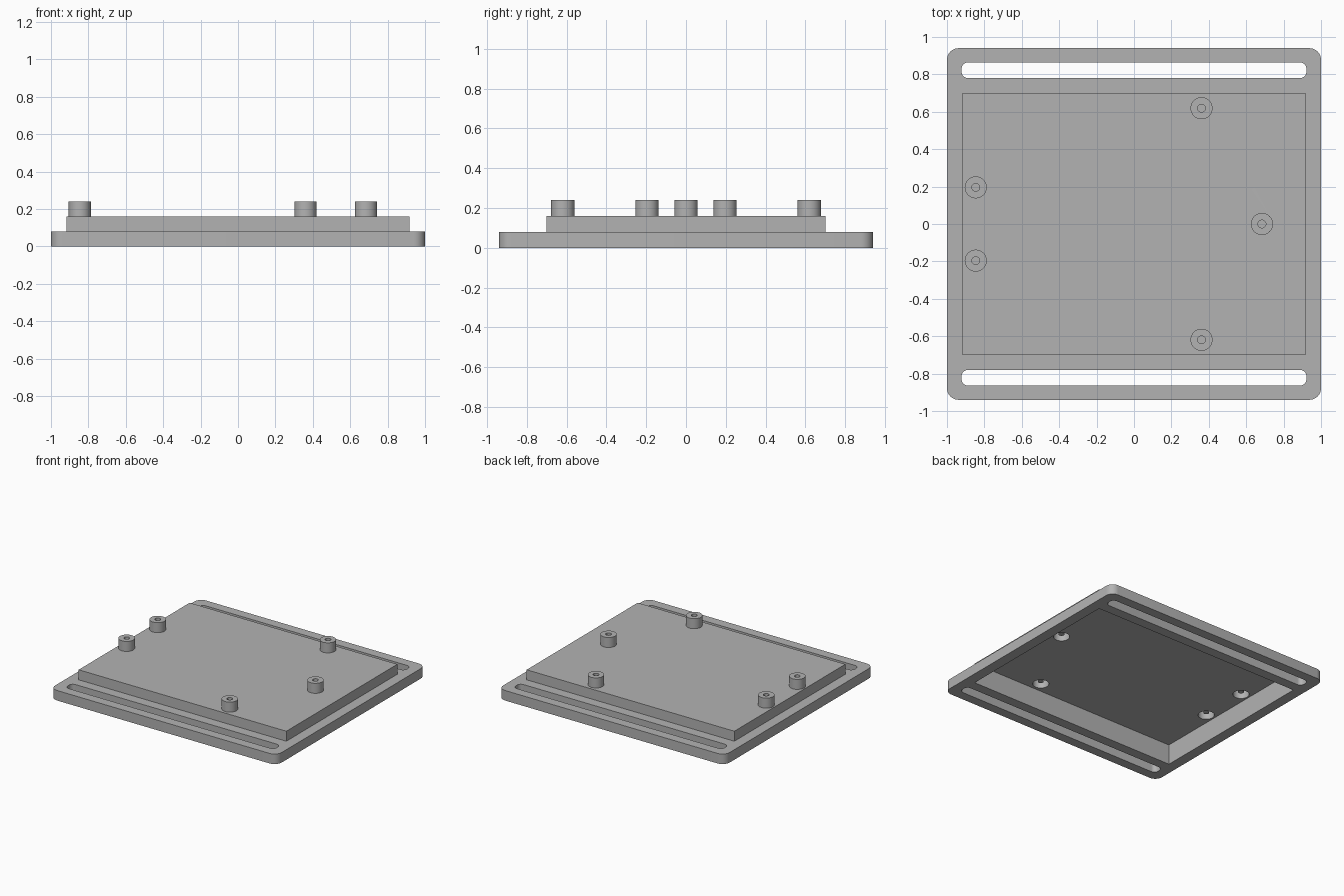
import bpy, bmesh, math

if "Cube" in bpy.data.objects:
    bpy.data.objects.remove(bpy.data.objects["Cube"])

grey = bpy.data.materials.new("light grey")
grey.diffuse_color = (0.45, 0.45, 0.45, 1)
grey.use_nodes = True
grey.node_tree.nodes["Principled BSDF"].inputs["Base Color"].default_value = grey.diffuse_color

PX, PY = 0.917, 0.70            # raised panel half sizes
BASE_H, PANEL_H, POST_H = 0.08, 0.16, 0.24
POSTS = [(-0.846, 0.196), (-0.846, -0.196), (0.361, 0.619), (0.361, -0.619), (0.684, 0)]
POST_R, HOLE_R, SEG = 0.059, 0.021, 32


def rect(hx, hy, r=0, cy=0, n=8):
    """Rectangle outline, with rounded corners if r > 0."""
    if r == 0:
        return [(hx, cy + hy), (-hx, cy + hy), (-hx, cy - hy), (hx, cy - hy)]
    pts = []
    for q, (sx, sy) in enumerate([(1, 1), (-1, 1), (-1, -1), (1, -1)]):
        for i in range(n + 1):
            a = math.pi / 2 * (q + i / n)
            pts.append((sx * (hx - r) + r * math.cos(a), cy + sy * (hy - r) + r * math.sin(a)))
    return pts


def circle(cx, cy, r):
    return [(cx + r * math.cos(2 * math.pi * i / SEG), cy + r * math.sin(2 * math.pi * i / SEG))
            for i in range(SEG)]


def filled(name, outlines, half_depth, z):
    """Flat shape with holes, thickened by half_depth each way around z."""
    cu = bpy.data.curves.new(name, 'CURVE')
    cu.dimensions, cu.fill_mode, cu.extrude = '2D', 'BOTH', half_depth
    for pts in outlines:
        s = cu.splines.new('POLY')
        s.points.add(len(pts) - 1)
        for p, (x, y) in zip(s.points, pts):
            p.co = (x, y, 0, 1)
        s.use_cyclic_u = True
    tmp = bpy.data.objects.new(name + " outline", cu)
    bpy.context.collection.objects.link(tmp)
    dg = bpy.context.evaluated_depsgraph_get()
    me = bpy.data.meshes.new_from_object(tmp.evaluated_get(dg))
    bpy.data.objects.remove(tmp)
    bm = bmesh.new()
    bm.from_mesh(me)
    bmesh.ops.remove_doubles(bm, verts=bm.verts, dist=1e-5)
    bmesh.ops.translate(bm, verts=bm.verts, vec=(0, 0, z))
    bmesh.ops.recalc_face_normals(bm, faces=bm.faces)
    return bm


def finish(bm, name):
    me = bpy.data.meshes.new(name)
    bm.to_mesh(me)
    bm.free()
    me.materials.clear()
    me.materials.append(grey)
    ob = bpy.data.objects.new(name, me)
    bpy.context.collection.objects.link(ob)
    bpy.ops.object.select_all(action='DESELECT')
    ob.select_set(True)
    bpy.context.view_layer.objects.active = ob
    bpy.ops.object.shade_smooth_by_angle(angle=math.radians(30))
    return ob


# Base frame with two strap slots and a large opening under the panel
slots = [rect(0.922, 0.042, 0.034, s * 0.822) for s in (1, -1)]
finish(filled("base_frame", [rect(1, 0.94, 0.062), rect(PX, PY)] + slots, BASE_H / 2, BASE_H / 2),
       "base_frame")

# Raised panel: thin open-bottomed shell, pierced under each post
bm = filled("raised_panel", [rect(PX, PY)] + [circle(x, y, POST_R) for x, y in POSTS], 0, PANEL_H)
for f in bm.faces:
    if f.normal.z < 0:
        f.normal_flip()
c = rect(PX, PY)
for i in range(4):
    a, b = c[i], c[(i + 1) % 4]
    bm.faces.new([bm.verts.new((*p, z)) for p, z in
                  ((a, BASE_H), (b, BASE_H), (b, PANEL_H), (a, PANEL_H))])
bmesh.ops.remove_doubles(bm, verts=bm.verts, dist=1e-5)
finish(bm, "raised_panel")

# Hollow mounting posts with blind screw holes, open from below
profile = [(POST_R, PANEL_H), (POST_R, POST_H), (HOLE_R, POST_H), (HOLE_R, 0.18)]
for n, (x, y) in enumerate(POSTS):
    bm = bmesh.new()
    rings = [[bm.verts.new((px, py, z)) for px, py in circle(x, y, r)] for r, z in profile]
    for lo, hi in zip(rings, rings[1:]):
        for i in range(SEG):
            j = (i + 1) % SEG
            bm.faces.new((lo[i], lo[j], hi[j], hi[i]))
    bm.faces.new(rings[-1])
    finish(bm, f"mounting_post_{n + 1}")
